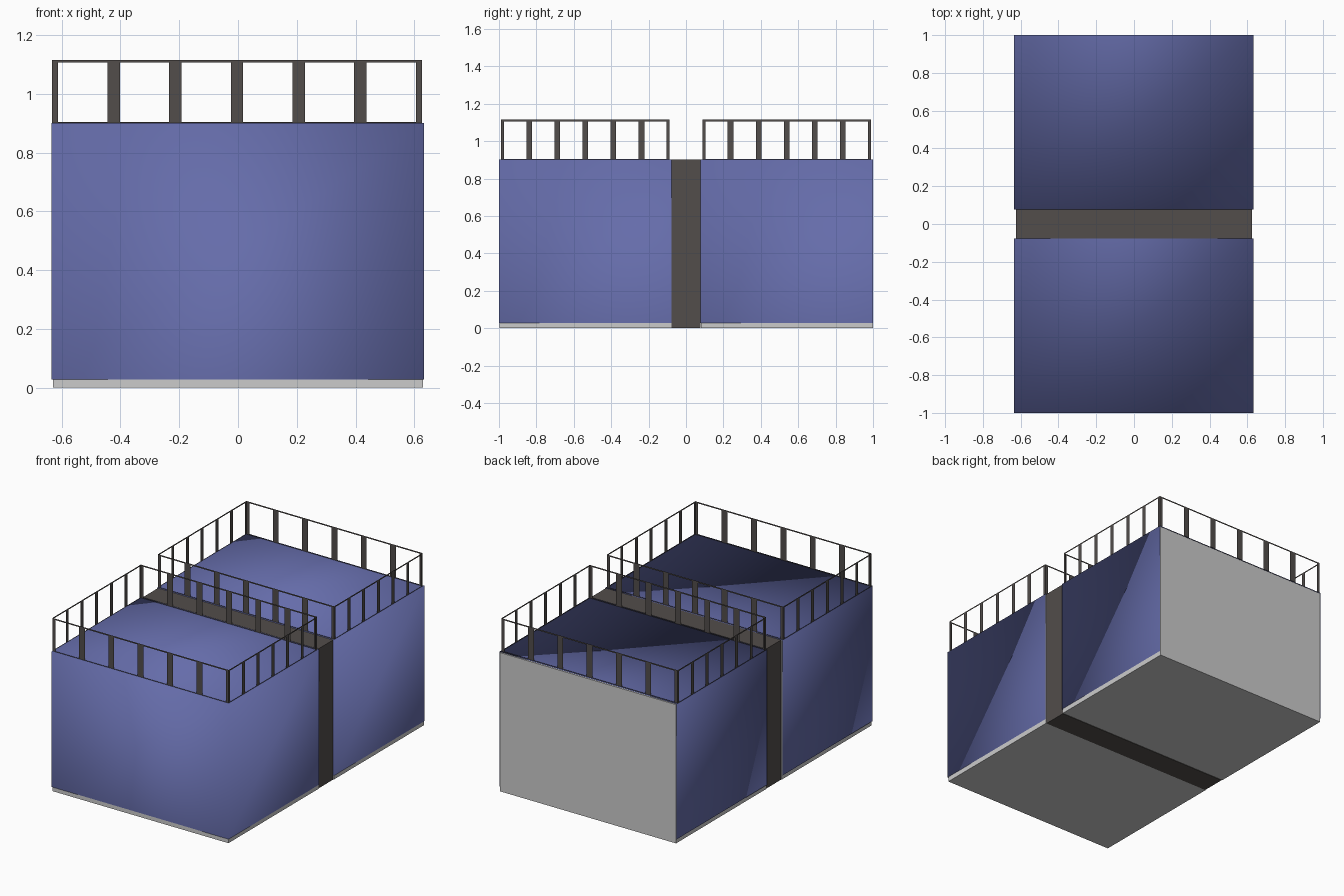
import bpy, bmesh

if "Cube" in bpy.data.objects:
    bpy.data.objects.remove(bpy.data.objects["Cube"])


def material(name, color):
    m = bpy.data.materials.new(name)
    m.diffuse_color = color
    m.use_nodes = True
    m.node_tree.nodes["Principled BSDF"].inputs["Base Color"].default_value = m.diffuse_color
    return m


BLUE = material("blue_paint", (0.13, 0.15, 0.40, 1))
BROWN = material("dark_brown", (0.085, 0.075, 0.07, 1))


def make_object(name, verts, faces, mat=None, smooth=False):
    mesh = bpy.data.meshes.new(name)
    mesh.from_pydata(verts, [], faces)
    ob = bpy.data.objects.new(name, mesh)
    bpy.context.collection.objects.link(ob)
    if mat:
        mesh.materials.append(mat)
    for p in mesh.polygons:
        p.use_smooth = smooth
    return ob


# Box between two corners; chosen sides can be left open
def box(name, lo, hi, mat=None, smooth=False, skip=()):
    (x0, y0, z0), (x1, y1, z1) = lo, hi
    verts = [(x, y, z) for z in (z0, z1) for x, y in
             ((x0, y0), (x1, y0), (x1, y1), (x0, y1))]
    sides = {"bottom": (3, 2, 1, 0), "top": (4, 5, 6, 7),
             "front": (0, 1, 5, 4), "right": (1, 2, 6, 5),
             "back": (2, 3, 7, 6), "left": (3, 0, 4, 7)}
    faces = [f for k, f in sides.items() if k not in skip]
    return make_object(name, verts, faces, mat, smooth)


# Flat-sheet railing around a roof: six openings on each side
def railing(name, x0, x1, y0, y1, z0=0.9, z1=1.115, rail=0.009, cells=6):
    corners = [(x0, y0), (x1, y0), (x1, y1), (x0, y1)]
    verts, faces = [], []

    def strip(a, b, t0, t1, za, zb):
        p = [(a[0] + (b[0] - a[0]) * t, a[1] + (b[1] - a[1]) * t) for t in (t0, t1)]
        n = len(verts)
        verts.extend([(*p[0], za), (*p[1], za), (*p[1], zb), (*p[0], zb)])
        faces.append((n, n + 1, n + 2, n + 3))

    half = 0.1 / cells  # half post width as a fraction of the side
    for i in range(4):
        a, b = corners[i], corners[(i + 1) % 4]
        strip(a, b, 0, 1, z1 - rail, z1)
        strip(a, b, 0, 1, z0, z0 + 0.004)
        for k in range(cells + 1):
            t = k / cells
            strip(a, b, max(0, t - half), min(1, t + half), z0 + 0.004, z1 - rail)
    return make_object(name, verts, faces, BROWN)


# Two matching units: grey body, blue cladding, roof railing
for label, y0, y1 in (("front", -1.0, -0.077), ("rear", 0.077, 1.0)):
    front_inset = 0.004
    box(f"{label}_body", (-0.629, y0 + front_inset, 0), (0.629, y1, 0.896))
    box(f"{label}_cladding", (-0.634, y0, 0.028), (0.633, y1, 0.901),
        BLUE, True, skip=("bottom", "back"))
    railing(f"{label}_railing", -0.633, 0.626,
            y0 + 0.011, y1 - 0.011)

# Brown wall joining the two units
box("centre_wall", (-0.626, -0.077, 0), (0.626, 0.077, 0.902), BROWN)
